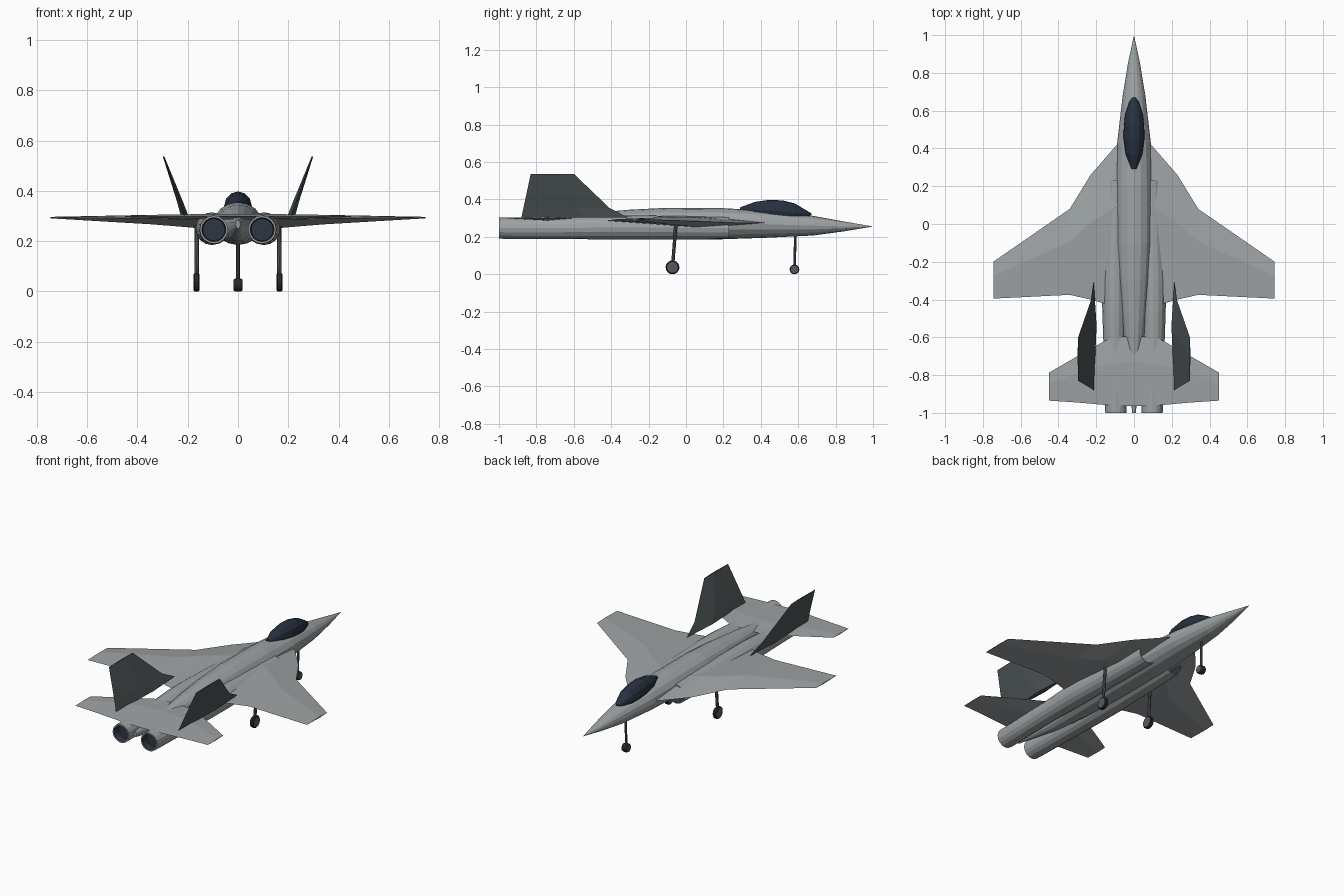
import bpy
import bmesh
import math
from mathutils import Vector

default_cube = bpy.data.objects.get("Cube")
if default_cube:
    bpy.data.objects.remove(default_cube, do_unlink=True)


def make_material(name, red, green, blue):
    material = bpy.data.materials.new(name)
    material.use_nodes = True
    colour = (red, green, blue, 1)
    material.diffuse_color = colour
    material.node_tree.nodes["Principled BSDF"].inputs["Base Color"].default_value = colour
    return material


airframe_grey = make_material("airframe grey", .34, .365, .375)
fin_grey = make_material("dark fin grey", .075, .09, .095)
canopy_glass = make_material("dark blue glass", .02, .03, .05)
engine_dark = make_material("engine interior", .028, .037, .055)
gear_metal = make_material("gear metal", .09, .1, .115)
tyre_rubber = make_material("tyre rubber", .02, .022, .027)


def loft(name, rings, materials, mirrored=False, dark_bands=(), dark_caps=False):
    """Skin a series of equal rings, closing both ends."""
    bm = bmesh.new()
    loops = [[bm.verts.new(point) for point in ring] for ring in rings]
    count = len(loops[0])
    for band, (first, second) in enumerate(zip(loops, loops[1:])):
        for i in range(count):
            j = (i + 1) % count
            face = bm.faces.new((first[i], first[j], second[j], second[i]))
            face.material_index = 1 if band in dark_bands else 0
    for loop in (loops[0], loops[-1]):
        cap = bm.faces.new(loop)
        cap.material_index = 1 if dark_caps else 0
    bmesh.ops.remove_doubles(bm, verts=bm.verts, dist=.0001)
    bmesh.ops.recalc_face_normals(bm, faces=bm.faces)
    mesh = bpy.data.meshes.new(name)
    bm.to_mesh(mesh)
    bm.free()
    for material in materials:
        mesh.materials.append(material)
    part = bpy.data.objects.new(name, mesh)
    bpy.context.collection.objects.link(part)
    if mirrored:
        mirror = part.modifiers.new("both sides", 'MIRROR')
        mirror.use_mirror_merge = False
    return part


def oval(x, y, z, half_width, half_height, sides):
    """Upright ring around the lengthwise axis."""
    ring = []
    for i in range(sides):
        angle = math.tau * i / sides
        ring.append((x + half_width * math.cos(angle), y, z + half_height * math.sin(angle)))
    return ring


def blade(x, leading, trailing, lead_z, top_z, trail_z, bottom_z):
    """Four-sided wing section with its ridge ahead of the middle."""
    ridge = leading + (trailing - leading) * .38
    return [(x, leading, lead_z), (x, ridge, top_z), (x, trailing, trail_z), (x, ridge, bottom_z)]


# Fuselage: station, half width, top, bottom
fuselage_stations = [
    (1, 0, .255, .255),
    (.85, .032, .281, .23),
    (.68, .06, .312, .207),
    (.43, .089, .34, .195),
    (.2, .097, .353, .187),
    (-.1, .097, .355, .185),
    (-.3, .086, .345, .185),
    (-.5, .068, .328, .19),
    (-.7, .045, .306, .2),
    (-1, .009, .285, .25),
]
loft("fuselage",
     [oval(0, y, (top + low) / 2, width, (top - low) / 2, 16)
      for y, width, top, low in fuselage_stations], [airframe_grey])

# Canopy: station, half width, centre height, half height
canopy_stations = [
    (.67, .006, .321, .004),
    (.65, .024, .322, .016),
    (.58, .047, .33, .049),
    (.52, .054, .336, .058),
    (.45, .055, .34, .058),
    (.37, .044, .343, .044),
    (.29, .012, .348, .01),
]
loft("canopy", [oval(0, y, z, width, height, 12)
                for y, width, z, height in canopy_stations], [canopy_glass])

# Engine nacelles with recessed intake and nozzle
nacelle_stations = [
    (.15, .093, .246, .046),
    (.23, .093, .246, .052),
    (.23, .093, .246, .058),
    (0, .097, .248, .062),
    (-.3, .104, .25, .065),
    (-.46, .104, .25, .064),
    (-.6, .104, .247, .059),
    (-.95, .097, .246, .057),
    (-1, .096, .246, .056),
    (-1, .096, .246, .048),
    (-.96, .096, .246, .044),
]
loft("engine_nacelles",
     [oval(x, y, z, radius, radius, 16) for y, x, z, radius in nacelle_stations],
     [airframe_grey, engine_dark], mirrored=True,
     dark_bands=(0, len(nacelle_stations) - 2), dark_caps=True)

# Main wings with swept root extensions
loft("main_wings", [
    blade(0, .44, -.42, .275, .307, .286, .25),
    blade(.09, .42, -.42, .275, .307, .286, .25),
    blade(.16, .34, -.42, .274, .307, .286, .252),
    blade(.23, .26, -.4, .275, .306, .288, .258),
    blade(.34, .08, -.375, .283, .305, .291, .267),
    blade(.745, -.2, -.395, .294, .297, .294, .291),
], [airframe_grey], mirrored=True)

# Tailplane
loft("tailplane", [
    blade(0, -.59, -.965, .3, .308, .299, .287),
    blade(.13, -.605, -.96, .3, .308, .299, .287),
    blade(.3, -.7, -.945, .3, .306, .299, .292),
    blade(.45, -.787, -.935, .299, .301, .298, .296),
], [airframe_grey], mirrored=True)


# Outward-leaning tail fins
def fin_section(z, x, front, back, half_thickness):
    ridge = front + (back - front) * .4
    return [(x, front, z), (x + half_thickness, ridge, z),
            (x, back, z), (x - half_thickness, ridge, z)]


loft("tail_fins", [
    fin_section(.303, .213, -.31, -.88, .015),
    fin_section(.355, .23, -.41, -.869, .012),
    fin_section(.537, .296, -.6, -.83, .003),
], [fin_grey], mirrored=True)


# Landing gear
def strut(name, start, end, radius, mirrored=False):
    start, end = Vector(start), Vector(end)
    rings = []
    for centre in (start, end):
        rings.append([(centre.x + radius * math.cos(math.tau * i / 8),
                       centre.y + radius * math.sin(math.tau * i / 8), centre.z)
                      for i in range(8)])
    loft(name, rings, [gear_metal], mirrored)


def wheel(name, centre, radius, width, mirrored=False):
    x, y, z = centre
    rings = []
    profile = [(-.5, .78), (-.5, .86), (-.3, 1), (.3, 1), (.5, .86), (.5, .78)]
    for offset, scale in profile:
        rings.append([(x + offset * width,
                       y + radius * scale * math.cos(math.tau * i / 16),
                       z + radius * scale * math.sin(math.tau * i / 16))
                      for i in range(16)])
    loft(name, rings, [tyre_rubber, gear_metal], mirrored, dark_caps=True)


strut("nose_gear_leg", (0, .585, .215), (0, .58, .03), .007)
wheel("nose_wheel", (0, .58, .026), .026, .034)
strut("main_gear_legs", (.163, -.053, .28), (.165, -.072, .04), .009, mirrored=True)
wheel("main_wheels", (.165, -.072, .037), .037, .024, mirrored=True)
